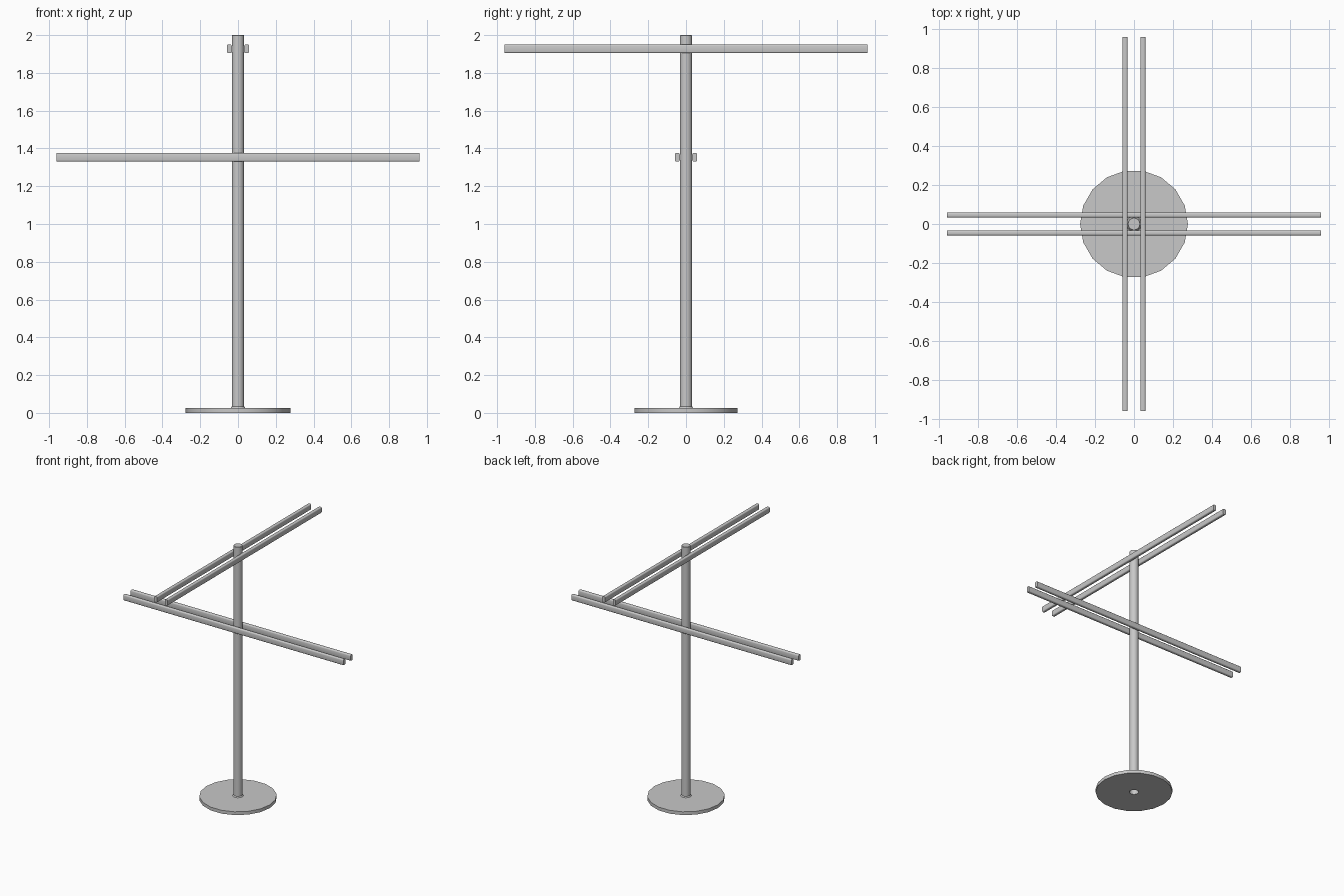
import bpy, bmesh, math

cube = bpy.data.objects.get("Cube")
if cube:
    bpy.data.objects.remove(cube, do_unlink=True)

steel = bpy.data.materials.new("brushed grey metal")
steel.use_nodes = True
GREY = (0.58, 0.58, 0.58, 1)
steel.diffuse_color = GREY
steel.node_tree.nodes["Principled BSDF"].inputs["Base Color"].default_value = GREY


def finish(name, bm):
    """Turn a bmesh into a named, shaded object."""
    bmesh.ops.recalc_face_normals(bm, faces=bm.faces)
    mesh = bpy.data.meshes.new(name)
    bm.to_mesh(mesh)
    bm.free()
    mesh.materials.append(steel)
    obj = bpy.data.objects.new(name, mesh)
    bpy.context.collection.objects.link(obj)
    bpy.ops.object.select_all(action='DESELECT')
    obj.select_set(True)
    bpy.context.view_layer.objects.active = obj
    bpy.ops.object.shade_smooth_by_angle(angle=math.radians(35))
    return obj


def lathe(name, profile, sides, closed=False, cap_top=False):
    """Revolve (radius, z) points about the z axis."""
    bm = bmesh.new()
    rings = []
    for r, z in profile:
        angles = [math.tau * i / sides for i in range(sides)]
        rings.append([bm.verts.new((r * math.cos(a), r * math.sin(a), z)) for a in angles])
    pairs = list(zip(rings, rings[1:]))
    if closed:
        pairs.append((rings[-1], rings[0]))
    for low, high in pairs:
        for i in range(sides):
            j = (i + 1) % sides
            bm.faces.new((low[i], low[j], high[j], high[i]))
    if cap_top:
        bm.faces.new(rings[-1])
    return finish(name, bm)


def bar(name, offset, z, along_x, width=0.026, height=0.046, half=0.96, radius=0.008):
    """Long rail with rounded long edges."""
    bm = bmesh.new()
    section = []
    for q, (sx, sz) in enumerate([(1, 1), (-1, 1), (-1, -1), (1, -1)]):
        for k in range(4):
            a = math.pi / 2 * (q + k / 3)
            section.append((sx * (width / 2 - radius) + radius * math.cos(a),
                            sz * (height / 2 - radius) + radius * math.sin(a)))
    ends = []
    for t in (-half, half):
        ring = []
        for u, v in section:
            across = offset + u
            co = (t, across, z + v) if along_x else (across, t, z + v)
            ring.append(bm.verts.new(co))
        ends.append(ring)
    n = len(section)
    for i in range(n):
        j = (i + 1) % n
        bm.faces.new((ends[0][i], ends[0][j], ends[1][j], ends[1][i]))
    for ring in ends:
        bm.faces.new(ring)
    return finish(name, bm)


POLE_R = 0.033

# Round foot plate with a central hole
lathe("base_plate", [(POLE_R, 0), (0.277, 0), (0.277, 0.026), (POLE_R, 0.026)], 18, closed=True)

# Small weld collar where the pole meets the plate
lathe("pole_collar", [(0.039, 0.026), (POLE_R, 0.034)], 18)

# Hollow pole, open below and capped with a softened rim
lathe("pole", [(POLE_R, 0), (POLE_R, 1.997), (0.03, 2.0)], 18, cap_top=True)

# Two crossed pairs of hanging rails
for side, label in ((-1, "first"), (1, "second")):
    bar("lower_rail_" + label, side * 0.046, 1.353, True)
    bar("upper_rail_" + label, side * 0.046, 1.927, False)
